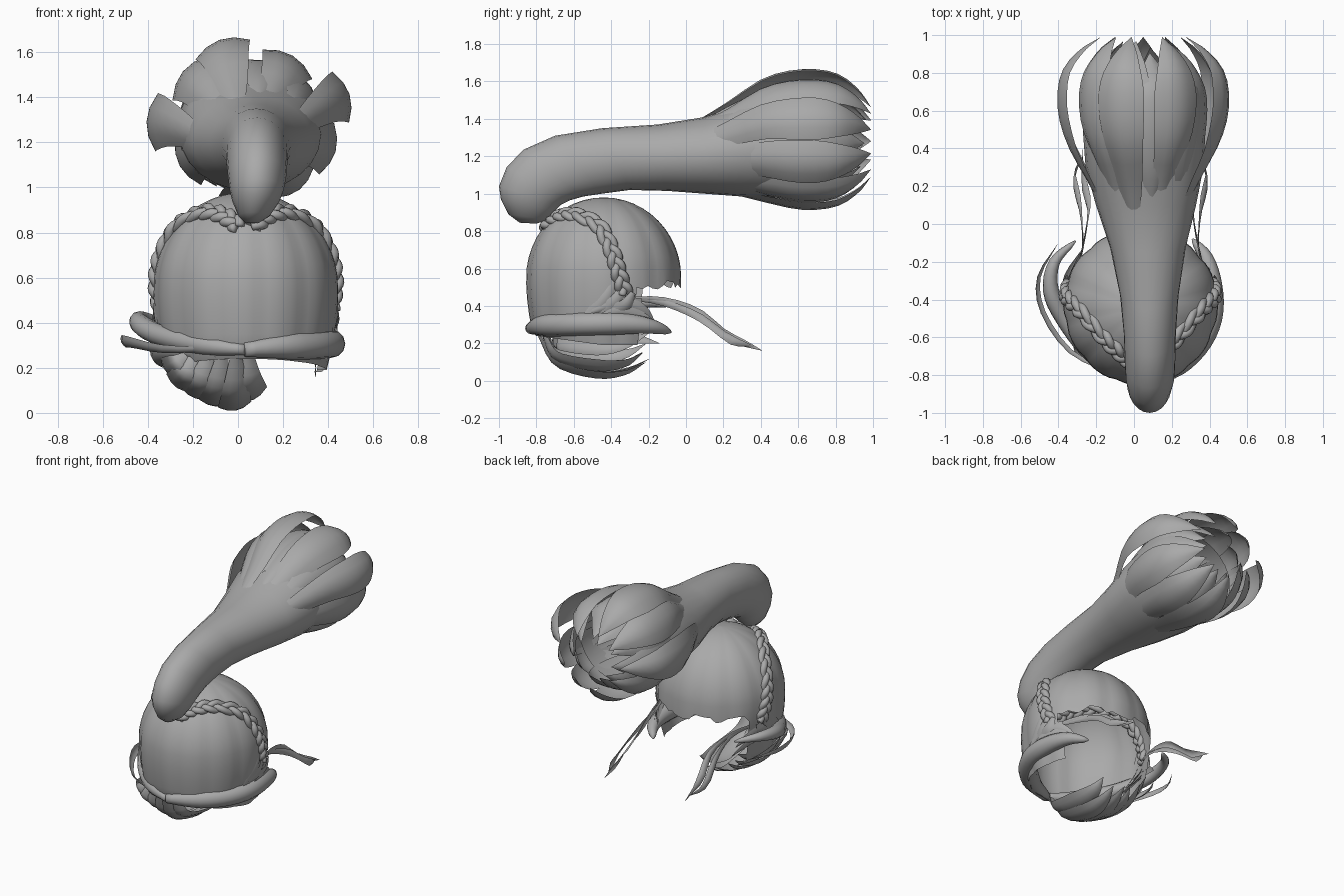
import bpy, bmesh, math, random
from mathutils import Vector

random.seed(4)
if "Cube" in bpy.data.objects:
    bpy.data.objects.remove(bpy.data.objects["Cube"], do_unlink=True)

grey = bpy.data.materials.new("hair_grey")
grey.use_nodes = True
grey.diffuse_color = (0.4, 0.4, 0.4, 1)
bsdf = grey.node_tree.nodes["Principled BSDF"]
bsdf.inputs["Base Color"].default_value = (0.4, 0.4, 0.4, 1)
bsdf.inputs["Roughness"].default_value = 0.7

HEAD = Vector((0.035, -0.44, 0.55))
SIZE = Vector((0.41, 0.415, 0.43))


def grid_object(name, rows, closed=False, caps=(), drop=None):
    """Skin rows of points into a smooth sheet or tube."""
    bm = bmesh.new()
    vs = [[bm.verts.new(p) for p in r] for r in rows]
    n = len(rows[0])
    for a, b in zip(vs, vs[1:]):
        for j in range(n if closed else n - 1):
            k = (j + 1) % n
            f = bm.faces.new((a[j], a[k], b[k], b[j]))
            if drop and drop(f.calc_center_median()):
                bm.faces.remove(f)
    for end in caps:
        bm.faces.new(vs[end])
    bmesh.ops.delete(bm, geom=[v for v in bm.verts if not v.link_faces], context='VERTS')
    bmesh.ops.remove_doubles(bm, verts=bm.verts, dist=0.0004)
    bmesh.ops.recalc_face_normals(bm, faces=bm.faces)
    me = bpy.data.meshes.new(name)
    bm.to_mesh(me)
    bm.free()
    me.materials.append(grey)
    me.shade_smooth()
    ob = bpy.data.objects.new(name, me)
    bpy.context.collection.objects.link(ob)


def spline(pts, n):
    """Sample a smooth curve through the points."""
    p = [Vector(q) for q in pts]
    p = [2 * p[0] - p[1]] + p + [2 * p[-1] - p[-2]]
    out = []
    for i in range(n + 1):
        s = min(i / n * (len(p) - 3), len(p) - 3 - 1e-6)
        k, t = int(s), s - int(s)
        a, b, c, d = p[k:k + 4]
        out.append(0.5 * (2 * b + (c - a) * t + (2 * a - 5 * b + 4 * c - d) * t * t
                          + (3 * b - a - 3 * c + d) * t ** 3))
    return out


def frames(path, centre):
    """Yield fraction, point, sideways and outward directions along a path."""
    last = len(path) - 1
    for i, p in enumerate(path):
        t = (path[min(i + 1, last)] - path[max(i - 1, 0)]).normalized()
        side = t.cross(p - centre(p)).normalized()
        yield i / last, p, side, side.cross(t)


def leaf(name, pts, width, centre, n=12, bow=0.35, peak=0.6, root=0.35):
    """Arched lock of hair, pointed at the tip."""
    rows = []
    for f, p, side, out in frames(spline(pts, n), centre):
        w = width * (root + (1 - root) * math.sin(min(f / peak, 1) * math.pi / 2))
        if f > peak:
            w = width * (1 - ((f - peak) / (1 - peak)) ** 1.4)
        rows.append([p + side * w * u - out * w * bow * u * u
                     for u in (-1, -0.5, 0, 0.5, 1)])
    grid_object(name, rows)


def tube(name, path, radius, centre, sides=10):
    rows = []
    for f, p, side, out in frames(path, centre):
        r = radius(f)
        rows.append([p + side * r * math.cos(a) + out * r * math.sin(a)
                     for a in (j * math.tau / sides for j in range(sides))])
    grid_object(name, rows, closed=True, caps=(0, -1))


def head_centre(p):
    return HEAD


# Swept-back hair shell, open under the back, with a hem that rises at the front
def head_row(z, ring, columns=72):
    row = []
    for j in range(columns):
        a = j * math.tau / columns
        fold = 1 - 0.022 * abs(math.sin(a * 6 + 0.4)) ** 6
        x = math.cos(a) * SIZE.x * ring * fold
        y = math.sin(a) * SIZE.y * ring * fold
        zz = z
        if z < 0.2:
            zz += 0.05 * max(0, -math.sin(a))
        elif 0.5 < z < 0.54 and HEAD.y + y > -0.27:
            zz += random.uniform(-0.035, 0.02)
        row.append((HEAD.x + x * (1 + 0.03 * math.sin(a)), HEAD.y + y, zz))
    return row


rows = [head_row(z, 1 - 0.12 * ((HEAD.z - z) / 0.35) ** 2) for z in (0.19, 0.27, 0.35, 0.44, 0.52)]
for i in range(1, 13):
    phi = i / 12 * math.pi / 2
    rows.append(head_row(HEAD.z + SIZE.z * math.sin(phi), max(math.cos(phi), 0.002)))
grid_object("hair_shell", rows, closed=True,
            drop=lambda c: c.z < 0.515 and c.y > -0.25)

# Two loose three-strand braids across the shell
braid = [(0.03, -0.77, 0.84), (0.1, -0.7, 0.88), (0.2, -0.61, 0.9), (0.31, -0.47, 0.83),
         (0.375, -0.4, 0.7), (0.4, -0.36, 0.58), (0.4, -0.32, 0.46)]
for s, label in ((1, "left"), (-1, "right")):
    pts = []
    for x, y, z in braid:
        d = Vector((s * x, y - HEAD.y, z - HEAD.z))
        k = math.sqrt(sum((d[i] / SIZE[i]) ** 2 for i in range(3)))
        pts.append(HEAD + d / k)
    base = list(frames(spline(pts, 80), head_centre))
    for strand in range(3):
        ph = strand * math.tau / 3
        path = [p + side * 0.026 * math.sin(f * 24 + ph) + out * 0.01 * math.sin(f * 48 + 2 * ph)
                for f, p, side, out in base]
        tube(f"{label}_braid_strand_{strand + 1}", path, lambda f: 0.022, head_centre, 8)

# Ponytail: (top y, z), (bottom y, z), half width; its far end is closed by locks
profile = [((-.89, .845), (-.80, .84), .03), ((-.95, .89), (-.74, .86), .07),
           ((-.99, .97), (-.70, .91), .105), ((-1.0, 1.04), (-.67, .94), .12),
           ((-.96, 1.14), (-.62, .965), .13), ((-.87, 1.235), (-.55, .985), .135),
           ((-.70, 1.31), (-.45, 1.0), .138), ((-.45, 1.35), (-.30, 1.02), .155),
           ((-.15, 1.37), (-.10, 1.015), .2), ((.1, 1.41), (.1, 1.0), .265),
           ((.3, 1.48), (.3, .985), .312), ((.5, 1.54), (.5, .98), .325),
           ((.66, 1.53), (.66, 1.0), .3)]
rows = []
for top, low, half in profile:
    row = []
    centre_x = 0.055 + 0.03 * min(1, half / 0.13) - 0.16 * max(0, half - 0.13)
    for j in range(24):
        a = j * math.tau / 24
        m = (1 + math.cos(a)) / 2
        row.append((centre_x + half * math.sin(a),
                    low[0] + (top[0] - low[0]) * m, low[1] + (top[1] - low[1]) * m))
    rows.append(row)
grid_object("ponytail", rows, closed=True, caps=(0,))


def tail_centre(p):
    return Vector((0.056, p.y, 1.19 + 0.08 * min(1, max(0, p.y / 0.4))))


def tail_lock(name, angle, steps, width):
    a = math.radians(angle)
    pts = [tail_centre(Vector((0, y, 0))) + r * Vector((math.cos(a), 0, 0.9 * math.sin(a)))
           for y, r in steps]
    leaf(name, pts, width, tail_centre, n=16, peak=0.55, root=0.15)


# Flared outer locks (angle, reach, half width) and tucked inner locks of the ponytail
flare = [(-.03, .17), (.2, .275), (.42, .39), (.62, .44), (.8, .42), (.92, .33), (.99, .22)]
outer = [(20, 1.06, .12), (62, .9, .13), (108, 1.02, .13), (138, .92, .13), (177, 1.05, .13),
         (212, .84, .12), (268, .9, .13), (305, .86, .11), (342, .9, .12)]
for i, (angle, reach, width) in enumerate(outer):
    tail_lock(f"outer_lock_{i + 1}", angle, [(y, r * (1 if y < 0.1 else reach)) for y, r in flare], width)
tuck = [(.12, .22), (.3, .285), (.5, .325), (.7, .325), (.86, .25), (.96, .14)]
for i in range(10):
    end = random.uniform(-0.06, 0.02)
    tail_lock(f"inner_lock_{i + 1}", i * 36 + random.uniform(-8, 8),
              [(y + (end if y > 0.8 else 0), r) for y, r in tuck], 0.14)


# Rolled locks around the lower edge
def roll_radius(f):
    return 0.006 + 0.056 * min(1, 0.45 + f * 2.5) * (1 - max(0, f - 0.6) / 0.4) ** 0.6


left_roll = [(.03, -.83, .28), (.19, -.77, .295), (.33, -.65, .3), (.405, -.5, .305),
             (.41, -.32, .305), (.38, -.18, .29), (.31, -.08, .26)]
right_roll = [(.03, -.83, .28), (-.11, -.77, .295), (-.25, -.66, .32), (-.37, -.5, .355),
              (-.44, -.35, .4), (-.42, -.2, .42), (-.31, -.09, .4)]
for name, pts, size in (("left_roll", left_roll, 1), ("right_roll", right_roll, 0.75)):
    tube(name, spline(pts, 24), lambda f: size * roll_radius(f),
         lambda p: Vector((HEAD.x, HEAD.y, p.z)), 12)
leaf("right_loose_lock", [(-.1, -.8, .28), (-.34, -.68, .28), (-.49, -.47, .31),
                          (-.51, -.28, .31), (-.4, -.1, .29)], 0.03, head_centre)
leaf("right_lower_lock", [(-.1, -.78, .25), (-.28, -.65, .25), (-.37, -.45, .24),
                          (-.36, -.28, .22), (-.28, -.14, .2)], 0.045, head_centre)

# Swept locks on the sides and trailing wisps
for s, label in ((1, "left"), (-1, "right")):
    def side_pts(pts):
        return [(HEAD.x + s * x, y, z) for x, y, z in pts]
    for i in range(3):
        d = 0.05 * i
        leaf(f"{label}_swept_lock_{i + 1}",
             side_pts([(.4, -.38 + d, .57 - d), (.41, -.42 + d, .45 - d / 2),
                       (.39, -.5 + d, .35), (.36, -.6 + d, .28)]), 0.045, head_centre)
    for i, shift in enumerate((0, 0.045)):
        leaf(f"{label}_nape_lock_{i + 1}",
             side_pts([(.4, -.5, .32 + shift), (.4, -.36, .36 + shift), (.36, -.24, .33 + shift),
                       (.3, -.12 - shift, .27 + shift)]), 0.04, head_centre)
        leaf(f"{label}_wisp_{i + 1}",
             side_pts([(.36, -.32, .44), (.31, -.12, .43 - shift / 3), (.28 + shift, .08, .36 - shift / 2),
                       (.31 + shift, .25, .23 - shift / 3), (.31, .41 - shift, .16 + shift / 2)]),
             0.024, head_centre, peak=0.75)

# Pointed locks forming a bowl under the front
lower = ((-.31, .17), (-.27, .11), (-.19, .065), (-.1, .03), (-.01, .012), (.07, .06))
for i, (x, depth) in enumerate(lower):
    leaf(f"lower_lock_{i + 1}",
         [(x * 0.7, -.8 + abs(x + .02) * .35, .25), (x * 0.9, -.7, .07 + depth * .75),
          (x, -.48, depth), (x * 0.95, -.32, depth + .02), (x * 0.85, -.19 - .02 * (i % 3), depth + .09)],
         0.075, lambda p: Vector((-.08, -.45, .4)), n=14, peak=0.5)
